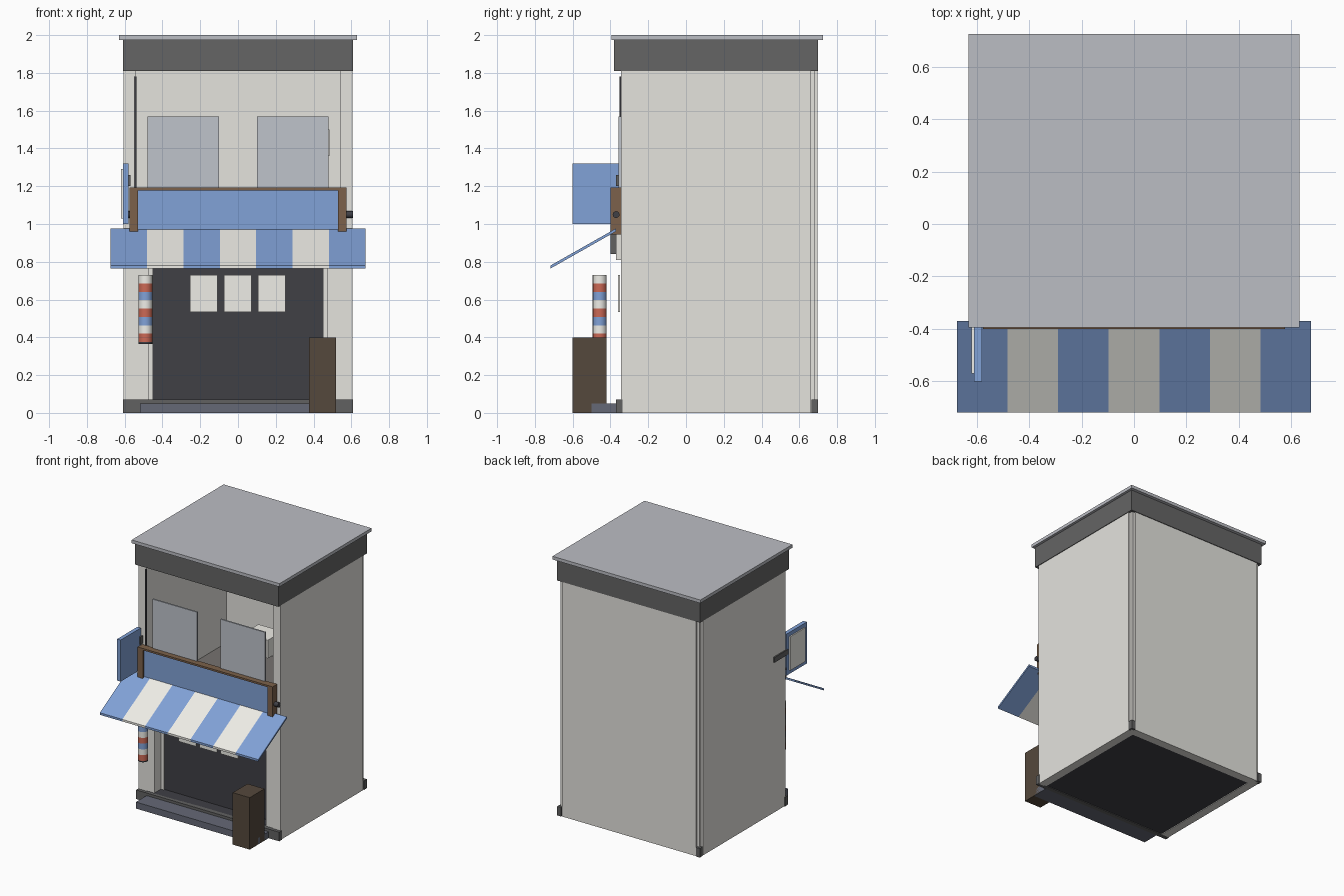
import bpy, bmesh, math
from mathutils import Matrix, Vector

if "Cube" in bpy.data.objects:
    bpy.data.objects.remove(bpy.data.objects["Cube"])

COLORS = {
    "plaster": (0.78, 0.77, 0.73), "blue": (0.22, 0.36, 0.68), "cream": (0.86, 0.85, 0.80),
    "fascia": (0.13, 0.13, 0.13), "dark": (0.05, 0.05, 0.06), "brown": (0.20, 0.12, 0.07),
    "crate": (0.09, 0.065, 0.045), "red": (0.60, 0.14, 0.09), "roof": (0.50, 0.51, 0.55),
    "step": (0.13, 0.14, 0.18), "glass": (0.52, 0.55, 0.60), "plinth": (0.12, 0.12, 0.12),
    "floor": (0.18, 0.17, 0.16),
}
mats = {}
for key, col in COLORS.items():
    mats[key] = bpy.data.materials.new(key)
    mats[key].diffuse_color = (*col, 1)


def finish(name, bm, mat):
    me = bpy.data.meshes.new(name)
    bmesh.ops.recalc_face_normals(bm, faces=bm.faces)
    bm.to_mesh(me)
    bm.free()
    ob = bpy.data.objects.new(name, me)
    bpy.context.collection.objects.link(ob)
    me.materials.append(mats[mat])
    return ob


def box(name, x, y, z, mat):
    """Box from (min, max) ranges."""
    bm = bmesh.new()
    size = [r[1] - r[0] for r in (x, y, z)]
    mid = [(r[1] + r[0]) / 2 for r in (x, y, z)]
    bmesh.ops.create_cube(bm, size=1, matrix=Matrix.Translation(mid) @ Matrix.Diagonal((*size, 1)))
    return finish(name, bm, mat)


def pair(name, x, y, z, mat):
    """Box and its mirror image across x = 0."""
    box(name + "_right", x, y, z, mat)
    box(name + "_left", (-x[1], -x[0]), y, z, mat)


def rod(name, centre, r, length, mat, axis="Z", sides=16):
    bm = bmesh.new()
    rot = Matrix.Rotation(math.pi / 2, 4, "Y") if axis == "X" else Matrix()
    bmesh.ops.create_cone(bm, cap_ends=True, segments=sides, radius1=r, radius2=r,
                          depth=length, matrix=Matrix.Translation(centre) @ rot)
    for f in bm.faces:
        f.smooth = len(f.verts) == 4
    for e in bm.edges:
        e.smooth = all(f.smooth for f in e.link_faces)
    return finish(name, bm, mat)


# Shell: walls, recessed corner posts, floors
pair("side_wall", (0.54, 0.605), (-0.345, 0.66), (0, 1.81), "plaster")
box("back_wall", (-0.57, 0.57), (0.63, 0.695), (0, 1.81), "plaster")
pair("back_corner_post", (0.54, 0.592), (0.63, 0.682), (0, 1.81), "plaster")
pair("back_corner_foot", (0.575, 0.608), (0.665, 0.70), (0, 0.07), "plinth")
box("ground_floor", (-0.54, 0.54), (-0.345, 0.63), (0.005, 0.07), "dark")
box("upper_floor", (-0.54, 0.54), (-0.345, 0.63), (0.78, 0.84), "floor")

# Front plinth and step
box("front_plinth", (-0.61, 0.61), (-0.37, -0.335), (0, 0.07), "plinth")
box("front_step", (-0.52, 0.52), (-0.50, -0.37), (0, 0.05), "step")

# Roof
box("roof_fascia", (-0.61, 0.61), (-0.38, 0.70), (1.81, 1.98), "fascia")
box("roof_slab", (-0.63, 0.63), (-0.395, 0.725), (1.975, 2.0), "roof")

# Shop entrance
pair("door_jamb", (0.475, 0.54), (-0.34, -0.22), (0.07, 0.78), "plaster")
pair("door_frame", (0.45, 0.475), (-0.26, -0.22), (0.07, 0.78), "plaster")
box("shop_door", (-0.45, 0.45), (-0.25, -0.225), (0.07, 0.78), "dark")
for i in range(3):
    x0 = -0.255 + 0.18 * i
    box(f"door_curtain_{i + 1}", (x0, x0 + 0.147), (-0.36, -0.35), (0.535, 0.73), "cream")
box("lintel", (-0.53, 0.53), (-0.37, -0.345), (0.81, 0.96), "plaster")
pair("awning_bracket", (0.49, 0.52), (-0.40, -0.37), (0.84, 0.945), "plinth")

# Upper windows, wall unit and drain pipe
pair("upper_window", (0.10, 0.48), (-0.357, -0.345), (0.97, 1.57), "glass")
box("cooling_unit", (0.28, 0.485), (-0.33, -0.15), (1.36, 1.50), "cream")
rod("drain_pipe", (-0.543, -0.345, 1.38), 0.006, 0.80, "dark", sides=8)

# Main sign board with frame
box("sign_board", (-0.53, 0.53), (-0.385, -0.357), (0.97, 1.18), "blue")
pair("sign_post", (0.53, 0.575), (-0.40, -0.345), (0.945, 1.185), "brown")
box("sign_rail", (-0.575, 0.575), (-0.40, -0.345), (1.178, 1.192), "brown")
for side, s in (("right", 1), ("left", -1)):
    rod(f"sign_rod_{side}", (s * 0.59, -0.37, 1.05), 0.018, 0.04, "dark", axis="X")

# Striped sloping awning
profile = [(-0.37, 0.977), (-0.718, 0.78), (-0.718, 0.764), (-0.37, 0.961)]
width = 1.35 / 7
for i in range(7):
    bm = bmesh.new()
    x0 = -0.675 + width * i
    face = bm.faces.new([bm.verts.new((x0, y, z)) for y, z in profile])
    ext = bmesh.ops.extrude_face_region(bm, geom=[face])["geom"]
    bmesh.ops.translate(bm, vec=Vector((width, 0, 0)),
                        verts=[v for v in ext if isinstance(v, bmesh.types.BMVert)])
    if not face.is_valid or len(bm.faces) < 6:
        bmesh.ops.holes_fill(bm, edges=bm.edges)
    finish(f"awning_stripe_{i + 1}", bm, "cream" if i % 2 else "blue")

# Projecting side sign
box("side_sign", (-0.61, -0.58), (-0.60, -0.355), (1.0, 1.32), "blue")
box("side_sign_panel", (-0.62, -0.61), (-0.57, -0.385), (1.03, 1.29), "cream")
box("side_sign_arm", (-0.615, -0.60), (-0.37, -0.20), (1.16, 1.20), "plinth")
box("side_sign_mount", (-0.585, -0.57), (-0.37, -0.34), (1.20, 1.26), "plinth")

# Striped pole
bands = ["red", "white", "blue"] * 2 + ["red", "white"]
step = (0.73 - 0.375) / len(bands)
for i, c in enumerate(bands):
    rod(f"pole_band_{i + 1}", (-0.49, -0.457, 0.375 + step * (i + 0.5)), 0.037, step,
        "cream" if c == "white" else c)
rod("pole_base", (-0.49, -0.457, 0.37), 0.037, 0.01, "dark")

# Wooden stand by the door
box("wooden_stand", (0.375, 0.52), (-0.60, -0.42), (0, 0.40), "crate")

for m in bpy.data.materials:
    if m.users and not m.is_grease_pencil:
        m.use_nodes = True
        m.node_tree.nodes["Principled BSDF"].inputs["Base Color"].default_value = m.diffuse_color
